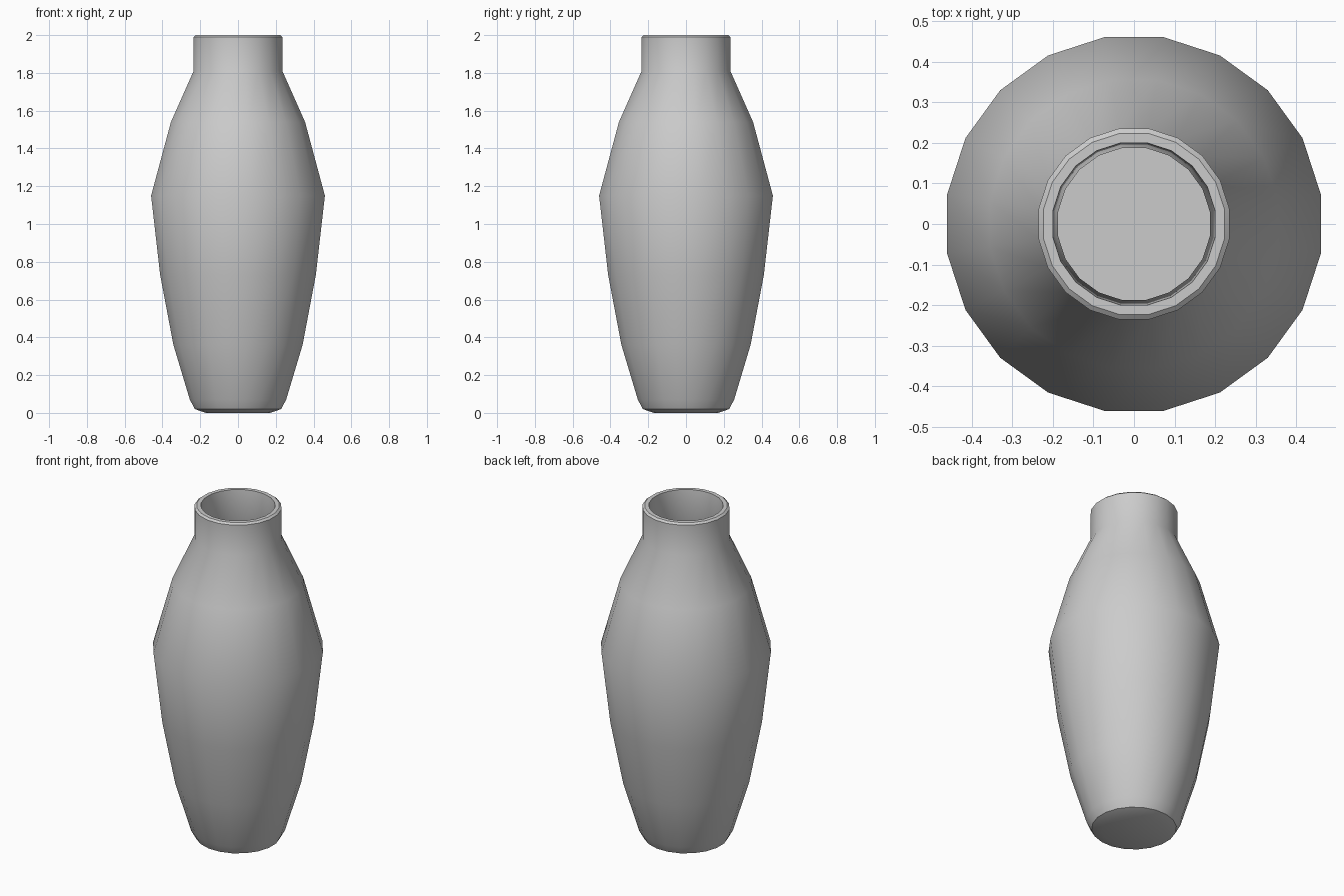
import bpy, bmesh, math
from mathutils import Matrix

cube = bpy.data.objects.get("Cube")
if cube:
    bpy.data.objects.remove(cube, do_unlink=True)

SIDES = 20
STEP = math.tau / SIDES

# Half-widths across the flats, paired with heights
outer = [(0.17, 0), (0.228, 0.02), (0.255, 0.07), (0.342, 0.36), (0.412, 0.73),
         (0.46, 1.15), (0.355, 1.54), (0.235, 1.81), (0.235, 1.99), (0.223, 2.0)]
inner = [(0.2, 2.0), (0.187, 1.82), (0.315, 1.52), (0.415, 1.15),
         (0.37, 0.74), (0.3, 0.38), (0.2, 0.06)]


def lathe(name, profile, material):
    """Turn a profile into a closed 20-sided body with flats facing the axes."""
    bm = bmesh.new()
    grow = 1 / math.cos(STEP / 2)
    verts = [bm.verts.new((r * grow, 0, z)) for r, z in profile]
    edges = [bm.edges.new(pair) for pair in zip(verts, verts[1:])]
    bmesh.ops.spin(bm, geom=verts + edges, cent=(0, 0, 0), axis=(0, 0, 1),
                   angle=math.tau, steps=SIDES, use_merge=True)
    bmesh.ops.remove_doubles(bm, verts=bm.verts[:], dist=0.0001)
    # Close the underside and the inside floor
    bmesh.ops.holes_fill(bm, edges=[e for e in bm.edges if e.is_boundary], sides=0)
    bmesh.ops.transform(bm, matrix=Matrix.Rotation(STEP / 2, 4, 'Z'), verts=bm.verts[:])
    bmesh.ops.recalc_face_normals(bm, faces=bm.faces[:])
    mesh = bpy.data.meshes.new(name)
    bm.to_mesh(mesh)
    bm.free()
    mesh.materials.append(material)
    obj = bpy.data.objects.new(name, mesh)
    bpy.context.collection.objects.link(obj)
    return obj


# Plain grey glaze
grey = bpy.data.materials.new("grey")
grey.use_nodes = True
colour = (0.6, 0.6, 0.6, 1)
grey.diffuse_color = colour
grey.node_tree.nodes["Principled BSDF"].inputs["Base Color"].default_value = colour

# Hollow vase: outside wall, rim, inside wall and floor
vase = lathe("vase", outer + inner, grey)
bpy.ops.object.select_all(action='DESELECT')
vase.select_set(True)
bpy.context.view_layer.objects.active = vase
bpy.ops.object.shade_smooth_by_angle(angle=math.radians(30))
